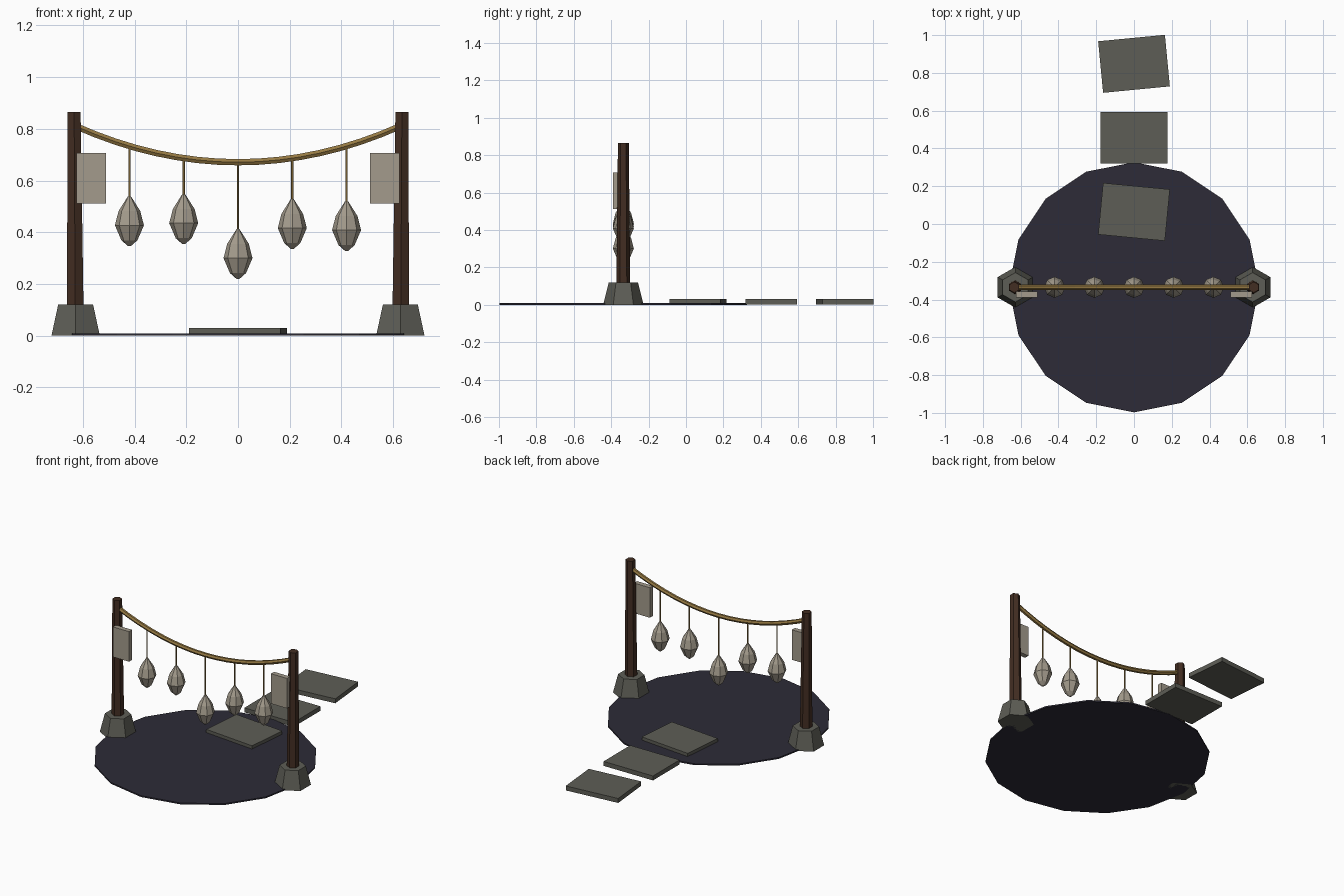
import bpy, bmesh, math
from mathutils import Vector

if "Cube" in bpy.data.objects:
    bpy.data.objects.remove(bpy.data.objects["Cube"])

Y0 = -0.335  # line of the posts and centre of the round pad


def material(name, rgb):
    m = bpy.data.materials.new(name)
    m.diffuse_color = (*rgb, 1)
    m.use_nodes = True
    m.node_tree.nodes["Principled BSDF"].inputs["Base Color"].default_value = m.diffuse_color
    return m


WOOD = material("dark_wood", (0.055, 0.027, 0.016))
STONE = material("grey_stone", (0.11, 0.11, 0.092))
PAD = material("dark_pad", (0.026, 0.024, 0.038))
ROPE = material("straw_rope", (0.30, 0.19, 0.055))
PALE = material("pale_paper", (0.37, 0.33, 0.265))


def finish(name, bm, mat):
    bmesh.ops.recalc_face_normals(bm, faces=bm.faces)
    me = bpy.data.meshes.new(name)
    bm.to_mesh(me)
    bm.free()
    me.materials.append(mat)
    ob = bpy.data.objects.new(name, me)
    bpy.context.collection.objects.link(ob)
    return ob


def stack(name, rings, sides, mat, turn=math.pi / 2):
    """Capped loft through rings (centre x, centre y, z, radius)."""
    bm = bmesh.new()
    loops = []
    for x, y, z, r in rings:
        loops.append([bm.verts.new((x + r * math.cos(turn + math.tau * i / sides),
                                    y + r * math.sin(turn + math.tau * i / sides), z))
                      for i in range(sides)])
    for a, b in zip(loops, loops[1:]):
        for i in range(sides):
            j = (i + 1) % sides
            bm.faces.new((a[i], a[j], b[j], b[i]))
    bm.faces.new(loops[0])
    bm.faces.new(loops[-1])
    return finish(name, bm, mat)


def box(name, centre, size, mat, angle=0):
    bm = bmesh.new()
    bmesh.ops.create_cube(bm, size=1)
    bmesh.ops.scale(bm, vec=size, verts=bm.verts)
    ob = finish(name, bm, mat)
    ob.location = centre
    ob.rotation_euler.z = math.radians(angle)
    return ob


def rope_z(x):
    return 0.671 + 0.136 * (x / 0.62) ** 2


# round pad
stack("round_pad", [(0, Y0, 0, 0.662), (0, Y0, 0.009, 0.662)], 16, PAD)

# stepping slabs leading to the back
for i, (y, angle) in enumerate([(0.064, -5.5), (0.456, 0), (0.848, 5.5)]):
    box(f"stepping_slab_{i + 1}", (0, y, 0.0155), (0.355, 0.274, 0.029), STONE, angle)

# post, stone foot and hanging plaque on each side
for side, s in (("left", -1), ("right", 1)):
    stack(f"{side}_foot", [(s * 0.628, Y0, 0, 0.108), (s * 0.628, Y0, 0.12, 0.078)], 6, STONE)
    stack(f"{side}_post", [(s * 0.629, Y0, 0.002, 0.038), (s * 0.634, Y0, 0.866, 0.029)], 6, WOOD)
    box(f"{side}_plaque", (s * 0.568, -0.374, 0.609), (0.115, 0.032, 0.195), PALE)

# sagging rope, swept as a six sided tube
bm = bmesh.new()
loops = []
N = 16
for k in range(N + 1):
    x = -0.632 + 1.264 * k / N
    slope = 2 * 0.136 * x / 0.62 ** 2
    up = Vector((-slope, 0, 1)).normalized()
    loops.append([bm.verts.new(Vector((x, Y0, rope_z(x)))
                  + 0.014 * (up * math.sin(math.tau * i / 6) + Vector((0, math.cos(math.tau * i / 6), 0))))
                  for i in range(6)])
for a, b in zip(loops, loops[1:]):
    for i in range(6):
        bm.faces.new((a[i], a[(i + 1) % 6], b[(i + 1) % 6], b[i]))
bm.faces.new(loops[0])
bm.faces.new(loops[-1])
finish("sagging_rope", bm, ROPE)

# faceted lanterns on cords: x and bottom height
PROFILE = [(0, 0.006), (0.022, 0.031), (0.08, 0.056), (0.135, 0.042), (0.192, 0.006)]
LANTERNS = [(-0.42, 0.347), (-0.21, 0.355), (0, 0.220), (0.21, 0.336), (0.42, 0.328)]
for i, (x, z) in enumerate(LANTERNS):
    stack(f"lantern_{i + 1}", [(x, Y0, z + h, r) for h, r in PROFILE], 8, PALE)
    stack(f"cord_{i + 1}", [(x, Y0, z + 0.18, 0.0045), (x, Y0, rope_z(x), 0.0045)], 5, ROPE)
